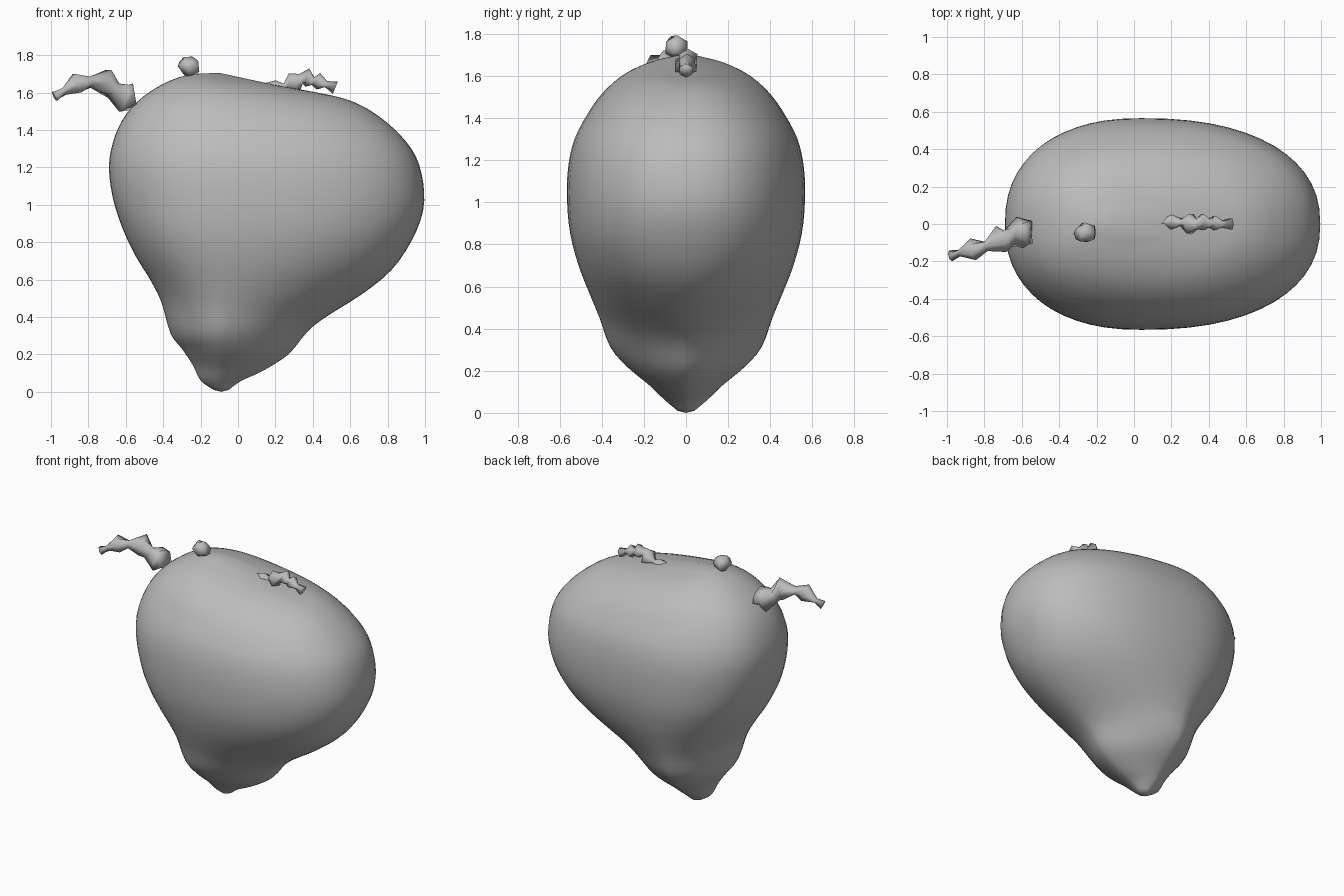
import bpy
import bmesh
import math
from mathutils import Vector

default_cube = bpy.data.objects.get("Cube")
if default_cube:
    bpy.data.objects.remove(default_cube, do_unlink=True)

# One plain grey material for everything
grey = bpy.data.materials.new("matte_grey")
grey.use_nodes = True
colour = (0.5, 0.5, 0.5, 1.0)
grey.diffuse_color = colour
grey.node_tree.nodes["Principled BSDF"].inputs["Base Color"].default_value = colour


def loft(name, rings, start_tip, end_tip):
    """Skin a stack of equal rings and close both ends with fans."""
    bm = bmesh.new()
    loops = [[bm.verts.new(point) for point in ring] for ring in rings]
    count = len(loops[0])
    for lower, upper in zip(loops, loops[1:]):
        for i in range(count):
            j = (i + 1) % count
            bm.faces.new((lower[i], lower[j], upper[j], upper[i]))
    for loop, tip in ((loops[0], start_tip), (loops[-1], end_tip)):
        centre = bm.verts.new(tip)
        for i in range(count):
            bm.faces.new((loop[i], loop[(i + 1) % count], centre))
    bmesh.ops.recalc_face_normals(bm, faces=bm.faces)
    for face in bm.faces:
        face.smooth = True
    mesh = bpy.data.meshes.new(name)
    bm.to_mesh(mesh)
    bm.free()
    mesh.materials.append(grey)
    part = bpy.data.objects.new(name, mesh)
    bpy.context.collection.objects.link(part)
    return part


def resample(rows, steps):
    """Pass a smooth curve through rows of values."""
    result = []
    last = len(rows) - 1
    for i in range(last):
        a, b = rows[max(i - 1, 0)], rows[i]
        c, d = rows[i + 1], rows[min(i + 2, last)]
        for step in range(steps):
            t = step / steps
            result.append([
                q + t * (r - p + t * (2 * p - 5 * q + 4 * r - s
                                      + t * (3 * (q - r) + s - p))) / 2
                for p, q, r, s in zip(a, b, c, d)])
    result.append(list(rows[last]))
    return result


def smoothstep(low, high, value):
    t = min(max((value - low) / (high - low), 0), 1)
    return t * t * (3 - 2 * t)


def signed_power(value, exponent):
    return math.copysign(abs(value) ** exponent, value)


def body_ring(left, left_z, right, right_z, depth, sides=56):
    """Tilted rounded section, lobed near the bottom and fuller above."""
    height = (left_z + right_z) / 2
    centre = -0.09 + 0.13 * smoothstep(0.3, 1, height)
    centre -= 0.08 * smoothstep(1.4, 1.7, height)
    power = 2 / (1.65 + 0.65 * smoothstep(0.25, 0.9, height))
    points = []
    for i in range(sides):
        angle = math.tau * i / sides
        across = signed_power(math.cos(angle), power)
        reach = right - centre if across > 0 else centre - left
        x = centre + reach * across
        y = depth * signed_power(math.sin(angle), power)
        z = left_z + (right_z - left_z) * (x - left) / (right - left)
        points.append((x, y, z))
    return points


# Body: left x, left height, right x, right height, half depth
body_sections = [
    (-.13, .01, -.05, .01, .04),
    (-.2, .06, .02, .06, .1),
    (-.24, .14, .13, .11, .17),
    (-.3, .23, .27, .2, .28),
    (-.36, .31, .37, .32, .36),
    (-.41, .48, .47, .4, .41),
    (-.47, .6, .66, .52, .46),
    (-.55, .73, .82, .65, .51),
    (-.62, .88, .93, .81, .55),
    (-.67, 1.04, .99, .97, .565),
    (-.69, 1.2, .99, 1.12, .56),
    (-.67, 1.33, .95, 1.26, .53),
    (-.62, 1.45, .87, 1.37, .47),
    (-.54, 1.55, .77, 1.46, .4),
    (-.43, 1.63, .66, 1.53, .31),
    (-.32, 1.68, .52, 1.58, .2),
    (-.23, 1.7, .2, 1.64, .09),
]
loft("body", [body_ring(*row) for row in resample(body_sections, 3)],
     (-.09, 0, 0), (-.1, 0, 1.705))


def knobbly_twig(name, knots, sides=6):
    """Low-poly tube whose radius swells and narrows along its path."""
    centres = [Vector(knot[:3]) for knot in knots]
    last = len(knots) - 1
    rings = []
    for i, knot in enumerate(knots):
        along = (centres[min(i + 1, last)] - centres[max(i - 1, 0)]).normalized()
        side = along.cross(Vector((0, 0, 1))).normalized()
        up = side.cross(along)
        ring = []
        for k in range(sides):
            angle = math.tau * (k + 0.5 * (i % 2)) / sides
            ring.append(centres[i] + knot[3] * (
                side * math.cos(angle) + up * math.sin(angle)))
        rings.append(ring)
    return loft(name, rings, centres[0], centres[last])


# Twigs: x, y, z and radius at each knot
knobbly_twig("long_twig", [
    (-.98, -.17, 1.58, .03),
    (-.93, -.155, 1.605, .02),
    (-.86, -.135, 1.65, .06),
    (-.79, -.12, 1.655, .03),
    (-.71, -.08, 1.66, .075),
    (-.665, -.07, 1.61, .05),
    (-.61, -.045, 1.57, .085),
    (-.55, -.045, 1.58, .07),
])
knobbly_twig("top_nub", [
    (-.3, -.06, 1.765, .035),
    (-.26, -.045, 1.735, .06),
    (-.21, -.045, 1.74, .035),
])
knobbly_twig("short_twig", [
    (.13, .01, 1.635, .015),
    (.2, .01, 1.62, .045),
    (.25, .01, 1.63, .02),
    (.3, 0, 1.65, .06),
    (.335, 0, 1.675, .03),
    (.37, .01, 1.68, .05),
    (.4, .005, 1.66, .025),
    (.43, .005, 1.66, .045),
    (.47, 0, 1.645, .02),
    (.52, 0, 1.625, .035),
])
